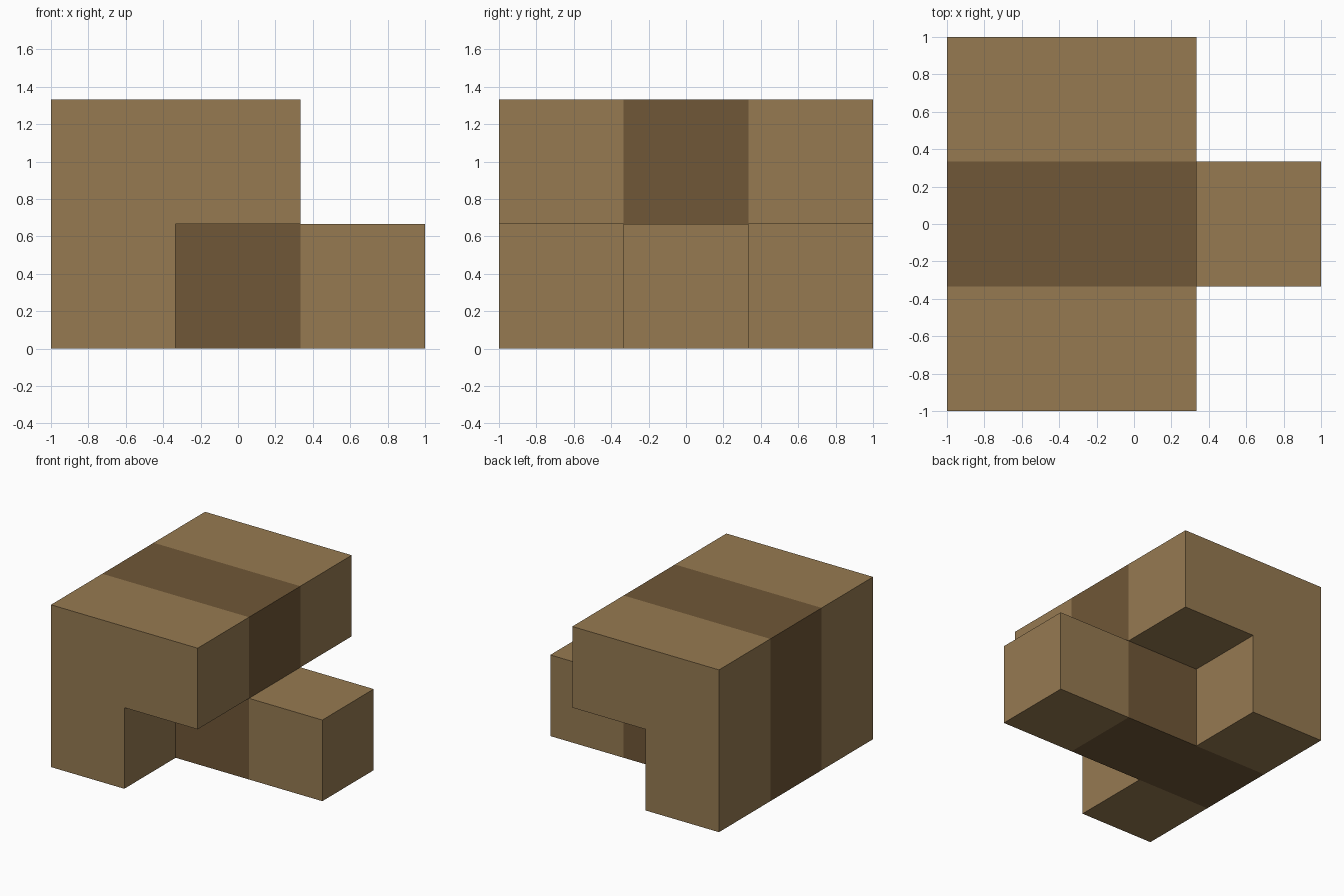
import bpy
import bmesh
from mathutils import Vector

cube = bpy.data.objects.get("Cube")
if cube:
    bpy.data.objects.remove(cube, do_unlink=True)


def make_material(name, color):
    mat = bpy.data.materials.new(name)
    mat.use_nodes = True
    mat.diffuse_color = color
    bsdf = next(n for n in mat.node_tree.nodes if n.type == 'BSDF_PRINCIPLED')
    bsdf.inputs["Base Color"].default_value = color
    bsdf.inputs["Roughness"].default_value = 0.8
    return mat


light_wood = make_material("light wood", (0.305, 0.195, 0.083, 1))
dark_wood = make_material("dark wood", (0.160, 0.095, 0.038, 1))

CELL = 2 / 3


def filled(x, y, z):
    """Cells of the block: a tall back wall, an upper shelf and a low central arm."""
    if not (0 <= x <= 2 and 0 <= y <= 2 and 0 <= z <= 1):
        return False
    wall = x == 0
    shelf = x == 1 and z == 1
    arm = y == 1 and z == 0
    return wall or shelf or arm


def is_dark(x, y, z):
    """The central band, up to the tip of the arm."""
    return y == 1 and x < 2


# Outer skin of the block, one square per exposed cell side
bm = bmesh.new()
for x in range(3):
    for y in range(3):
        for z in range(2):
            if not filled(x, y, z):
                continue
            center = Vector((x - 1, y - 1, z + 0.5))
            for axis in range(3):
                for sign in (-1, 1):
                    step = [0, 0, 0]
                    step[axis] = sign
                    if filled(x + step[0], y + step[1], z + step[2]):
                        continue
                    n = Vector(step)
                    u = Vector((n.z, n.x, n.y))
                    v = n.cross(u)
                    mid = center + n / 2
                    corners = [mid + (a * u + b * v) / 2
                               for a, b in ((-1, -1), (1, -1), (1, 1), (-1, 1))]
                    face = bm.faces.new([bm.verts.new(c * CELL) for c in corners])
                    face.material_index = int(is_dark(x, y, z))

# Weld the squares and merge flat areas of the same colour
bmesh.ops.remove_doubles(bm, verts=bm.verts[:], dist=0.001)
bmesh.ops.dissolve_limit(bm, angle_limit=0.01, verts=bm.verts[:],
                         edges=bm.edges[:], delimit={'MATERIAL'})
bmesh.ops.recalc_face_normals(bm, faces=bm.faces[:])

mesh = bpy.data.meshes.new("stepped_block")
bm.to_mesh(mesh)
bm.free()
mesh.materials.append(light_wood)
mesh.materials.append(dark_wood)
block = bpy.data.objects.new("stepped_block", mesh)
bpy.context.collection.objects.link(block)
